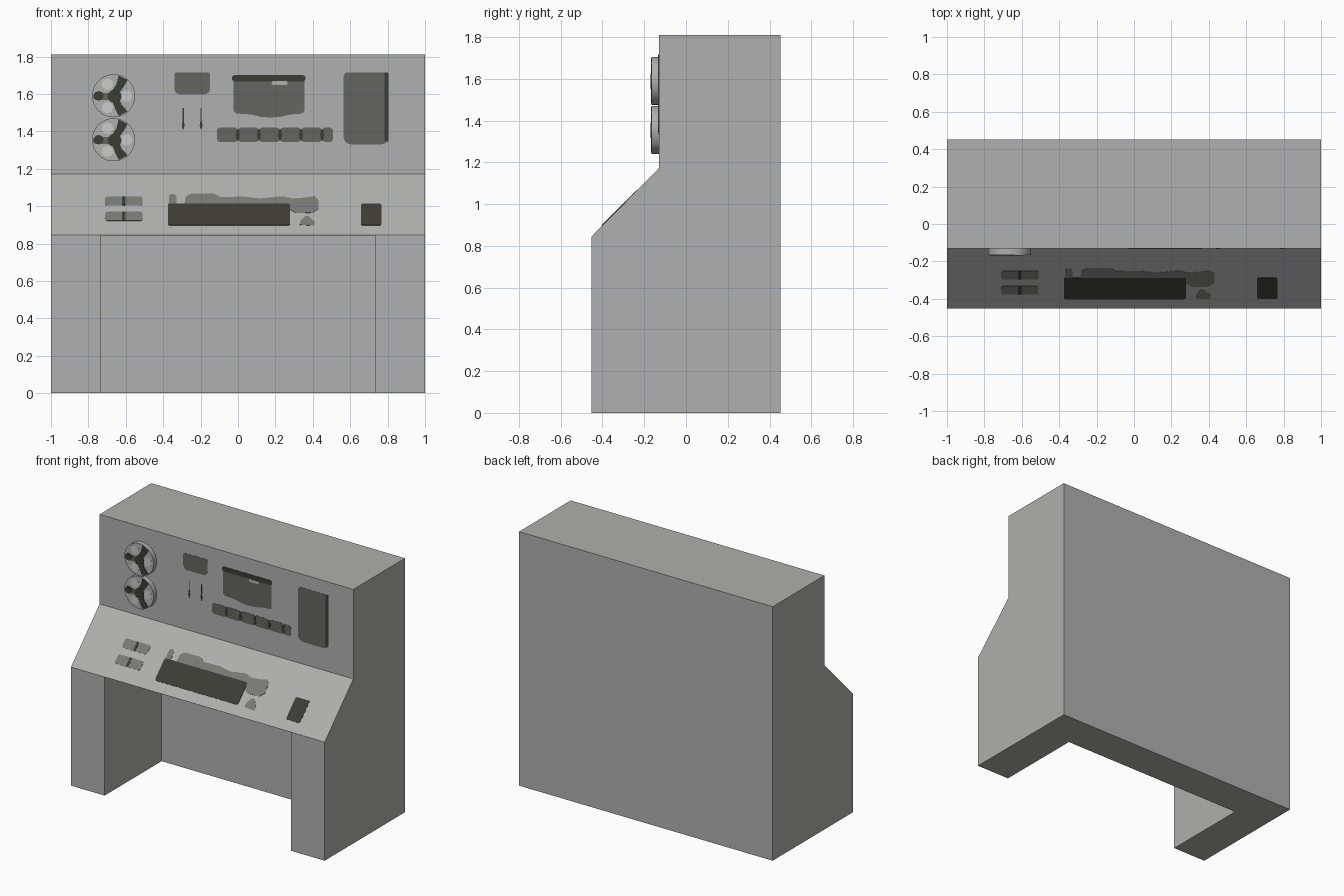
import bpy, bmesh, math
from mathutils import Vector

if "Cube" in bpy.data.objects:
    bpy.data.objects.remove(bpy.data.objects["Cube"])


def material(name, r, g, b):
    m = bpy.data.materials.new(name)
    m.diffuse_color = (r, g, b, 1)
    m.use_nodes = True
    m.node_tree.nodes["Principled BSDF"].inputs["Base Color"].default_value = m.diffuse_color
    return m


GREY = material("cabinet_grey", 0.43, 0.435, 0.425)
PALE = material("pale_grey", 0.60, 0.60, 0.59)
MID = material("olive_grey", 0.13, 0.13, 0.115)
SOFT = material("soft_grey", 0.19, 0.19, 0.18)
DARK = material("near_black", 0.046, 0.046, 0.036)

PANEL_Y, FRONT_Y, BACK_Y = -0.13, -0.452, 0.452
DESK_Z, PANEL_Z, TOP_Z = 0.845, 1.172, 1.81
SLOPE = (PANEL_Y - FRONT_Y) / (PANEL_Z - DESK_Z)


def prism(name, ring_a, ring_b, mat):
    """Closed solid between two matching outlines."""
    bm = bmesh.new()
    a = [bm.verts.new(p) for p in ring_a]
    b = [bm.verts.new(p) for p in ring_b]
    bm.faces.new(a)
    bm.faces.new(b[::-1])
    n = len(a)
    for i in range(n):
        j = (i + 1) % n
        bm.faces.new((a[i], b[i], b[j], a[j]))
    bmesh.ops.recalc_face_normals(bm, faces=bm.faces)
    me = bpy.data.meshes.new(name)
    bm.to_mesh(me)
    bm.free()
    me.materials.append(mat)
    ob = bpy.data.objects.new(name, me)
    bpy.context.collection.objects.link(ob)
    return ob


def plate(name, pts, mat, where="panel", layer=1):
    """Thin plate from front-view (x, z) points on the panel, desk or reel."""
    if where == "desk":
        base = [Vector((x, PANEL_Y - (PANEL_Z - z) * SLOPE, z)) for x, z in pts]
        n = Vector((0, -1, SLOPE)).normalized()
    else:
        y = PANEL_Y if where == "panel" else -0.165
        base = [Vector((x, y, z)) for x, z in pts]
        n = Vector((0, -1, 0))
    h = 0.0015 * layer
    return prism(name, [p + n * h for p in base], [p - n * 0.001 for p in base], mat)


def rrect(x0, x1, z0, z1, r=0.015, r_low=None):
    """Rounded rectangle outline, with optional larger lower corners."""
    r_low = r_low or r
    pts = []
    for cx, cz, rad, a0 in ((x1, z1, r, 0), (x0, z1, r, 90),
                            (x0, z0, r_low, 180), (x1, z0, r_low, 270)):
        sx = -1 if cx == x1 else 1
        sz = -1 if cz == z1 else 1
        for k in range(5):
            a = math.radians(a0 + k * 22.5)
            pts.append((cx + sx * rad + rad * math.cos(a),
                        cz + sz * rad + rad * math.sin(a)))
    return pts


def oval(cx, cz, rx, rz, n=16):
    return [(cx + rx * math.cos(2 * math.pi * k / n),
             cz + rz * math.sin(2 * math.pi * k / n)) for k in range(n)]


# cabinet: side profile drawn across the width, with a kneehole cut out
profile = [(FRONT_Y, 0), (BACK_Y, 0), (BACK_Y, TOP_Z), (PANEL_Y, TOP_Z),
           (PANEL_Y, PANEL_Z), (FRONT_Y, DESK_Z)]
cabinet = prism("cabinet", [(1, y, z) for y, z in profile],
                [(-1, y, z) for y, z in profile], GREY)
hole = [(-0.7, -0.2), (0.19, -0.2), (0.19, DESK_Z - 0.001), (-0.7, DESK_Z - 0.001)]
cutter = prism("kneehole_cutter", [(0.735, y, z) for y, z in hole],
               [(-0.735, y, z) for y, z in hole], GREY)
cutter.hide_render = True
mod = cabinet.modifiers.new("kneehole", "BOOLEAN")
mod.operation, mod.solver, mod.object = "DIFFERENCE", "EXACT", cutter
bpy.context.view_layer.objects.active = cabinet
bpy.ops.object.modifier_apply(modifier="kneehole")
bpy.data.objects.remove(cutter)


# tape reels: disc with three dark spokes, a hub and pale windows
def polar(cx, cz, r, deg):
    return (cx + r * math.cos(math.radians(deg)), cz + r * math.sin(math.radians(deg)))


for tag, cz in (("upper", 1.59), ("lower", 1.355)):
    cx = -0.665
    ring = oval(cx, cz, 0.115, 0.115, 40)
    disc = prism(tag + "_reel", [(x, -0.165, z) for x, z in ring],
                 [(x, -0.125, z) for x, z in ring], GREY)
    bpy.ops.object.select_all(action="DESELECT")
    disc.select_set(True)
    bpy.context.view_layer.objects.active = disc
    bpy.ops.object.shade_smooth_by_angle(angle=math.radians(40))
    for i, a in enumerate((118, 0, 242)):
        x, z = polar(cx, cz, 0.07, a)
        plate(f"{tag}_reel_window_{i}", oval(x, z, 0.03, 0.03), PALE, "reel")
    for i, a in enumerate((62, -62)):
        spoke = [polar(cx, cz, 0.03, a - 40), polar(cx, cz, 0.075, a - 20),
                 polar(cx, cz, 0.112, a - 14), polar(cx, cz, 0.112, a + 14),
                 polar(cx, cz, 0.065, a + 14), polar(cx, cz, 0.03, a + 40)]
        plate(f"{tag}_reel_spoke_{i}", spoke, DARK, "reel", 2)
    plate(tag + "_reel_bar", rrect(cx - 0.11, cx, cz - 0.022, cz + 0.015), MID, "reel", 2)
    plate(tag + "_reel_end", oval(cx - 0.08, cz, 0.027, 0.025), DARK, "reel", 3)
    plate(tag + "_reel_hub", oval(cx + 0.005, cz - 0.003, 0.037, 0.035), DARK, "reel", 3)

# upper panel: small window, needles, screen, tall plate
plate("small_window", rrect(-0.34, -0.15, 1.597, 1.715, 0.012, 0.03), MID)
for i, x in enumerate((-0.293, -0.197)):
    plate(f"needle_{i}", [(x - 0.003, 1.525), (x - 0.003, 1.46), (x - 0.008, 1.43),
                          (x, 1.405), (x + 0.008, 1.43), (x + 0.003, 1.46),
                          (x + 0.003, 1.525)], DARK)
plate("screen", [(-0.025, 1.69), (-0.025, 1.51), (-0.01, 1.495), (0.07, 1.49),
                 (0.12, 1.478), (0.17, 1.474), (0.23, 1.478), (0.28, 1.49),
                 (0.345, 1.495), (0.355, 1.51), (0.355, 1.69)], MID)
plate("screen_hood", rrect(-0.032, 0.36, 1.667, 1.70, 0.013), DARK, layer=2)
plate("screen_glint", rrect(0.18, 0.265, 1.648, 1.668, 0.008), GREY, layer=3)
plate("tall_plate", rrect(0.565, 0.805, 1.33, 1.715, 0.02, 0.04), MID)
plate("tall_plate_edge", rrect(0.783, 0.805, 1.345, 1.715, 0.006), DARK, layer=2)

# button strip: six keys with dark joints
for i in range(6):
    x = -0.113 + i * 0.1125
    plate(f"button_{i}", rrect(x, min(x + 0.1125, 0.508), 1.343, 1.42, 0.018), MID)
    if i:
        plate(f"button_joint_{i}", oval(x, 1.381, 0.010, 0.032), DARK, layer=2)

# desk: twin bars, keyboard, dark key block
for i, z in enumerate((0.921, 1.003)):
    plate(f"desk_bar_{i}", rrect(-0.71, -0.51, z, z + 0.048, 0.012), SOFT, "desk")
    plate(f"desk_bar_joint_{i}", rrect(-0.62, -0.602, z, z + 0.048, 0.006), DARK, "desk", 2)
plate("keyboard_rear", [(-0.285, 0.99), (0.28, 0.98), (0.31, 0.962), (0.40, 0.965),
                        (0.43, 0.985), (0.43, 1.03), (0.41, 1.053), (0.36, 1.045),
                        (0.29, 1.04), (0.24, 1.052), (0.12, 1.04), (0.03, 1.05),
                        (-0.09, 1.048), (-0.13, 1.066), (-0.25, 1.066), (-0.28, 1.05),
                        (-0.285, 1.02)], SOFT, "desk")
plate("small_knob", rrect(-0.37, -0.33, 1.0, 1.063, 0.014), SOFT, "desk")
plate("keyboard", rrect(-0.375, 0.278, 0.897, 1.013, 0.010), DARK, "desk", 2)
plate("pointer_pad", [(0.33, 0.90), (0.41, 0.895), (0.41, 0.915), (0.38, 0.945),
                      (0.36, 0.948), (0.335, 0.922)], SOFT, "desk")
plate("key_block", rrect(0.658, 0.768, 0.897, 1.013, 0.010), DARK, "desk")
